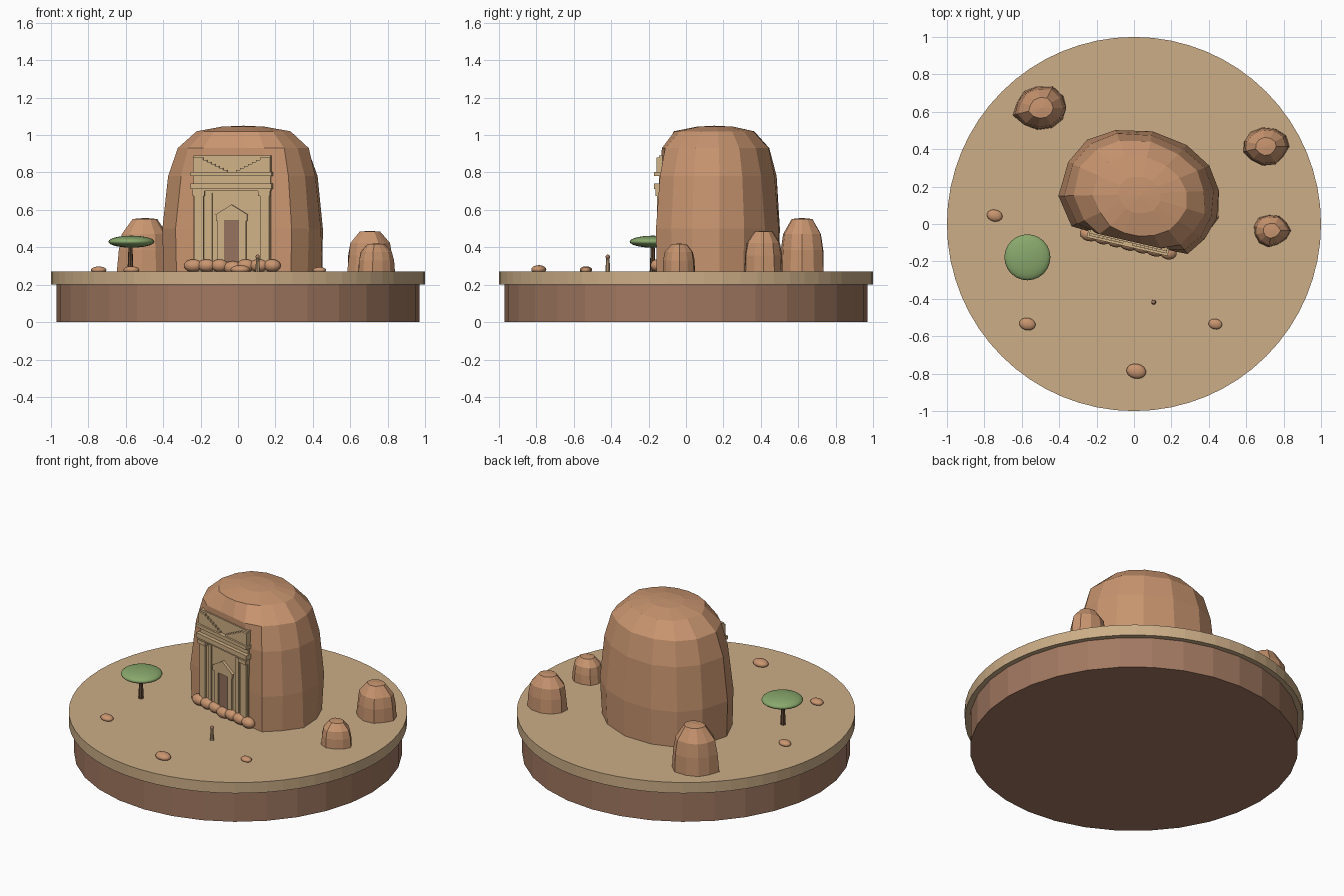
import bpy, bmesh, math, random
from mathutils import Vector, Matrix

random.seed(4)
if "Cube" in bpy.data.objects:
    bpy.data.objects.remove(bpy.data.objects["Cube"])

GROUND = 0.27


def material(name, rgb):
    m = bpy.data.materials.new(name)
    m.use_nodes = True
    m.diffuse_color = (*rgb, 1)
    m.node_tree.nodes["Principled BSDF"].inputs["Base Color"].default_value = (*rgb, 1)
    return m


SAND = material("sand", (0.60, 0.42, 0.24))
ROCK = material("red rock", (0.58, 0.30, 0.16))
EARTH = material("brown earth", (0.36, 0.19, 0.12))
CARVED = material("carved stone", (0.63, 0.44, 0.24))
DOOR = material("door shadow", (0.30, 0.17, 0.11))
LEAF = material("leaf green", (0.25, 0.39, 0.15))
BARK = material("bark", (0.13, 0.07, 0.04))


def finish(name, bm, mat, smooth=False, matrix=Matrix()):
    bmesh.ops.recalc_face_normals(bm, faces=bm.faces)
    mesh = bpy.data.meshes.new(name)
    for f in bm.faces:
        f.smooth = smooth
    bm.to_mesh(mesh)
    bm.free()
    mesh.materials.append(mat)
    ob = bpy.data.objects.new(name, mesh)
    ob.matrix_world = matrix
    bpy.context.collection.objects.link(ob)
    return ob


def cone(name, x, y, z0, z1, r0, r1, sides, mat):
    bm = bmesh.new()
    bmesh.ops.create_cone(bm, cap_ends=True, segments=sides, radius1=r0, radius2=r1,
                          depth=z1 - z0)
    return finish(name, bm, mat, matrix=Matrix.Translation((x, y, (z0 + z1) / 2)))


def blob(name, pos, size, mat, turn=0.0, parent=Matrix(), seg=16):
    bm = bmesh.new()
    bmesh.ops.create_uvsphere(bm, u_segments=seg, v_segments=seg // 2 + 2, radius=1)
    bmesh.ops.scale(bm, vec=size, verts=bm.verts)
    place = parent @ Matrix.Translation(pos) @ Matrix.Rotation(turn, 4, 'Z')
    return finish(name, bm, mat, True, place)


def loft(name, rings, top, mat):
    """Skin stacked rings of points and close them with a fan on top."""
    bm = bmesh.new()
    loops = [[bm.verts.new(p) for p in ring] for ring in rings]
    n = len(loops[0])
    tip = bm.verts.new(top)
    bm.faces.new(loops[0])
    for i in range(n):
        j = (i + 1) % n
        for a, b in zip(loops, loops[1:]):
            bm.faces.new((a[i], a[j], b[j], b[i]))
        bm.faces.new((loops[-1][i], loops[-1][j], tip))
    return finish(name, bm, mat)


# Round base
cone("earth_base", 0, 0, 0, 0.2, 0.97, 0.97, 32, EARTH)
cone("sand_disc", 0, 0, 0.2, GROUND, 1, 1, 64, SAND)

# Main rock: scaled outlines, flattened against the carved front plane
TURN = math.radians(-13)
FRONT = Matrix.Translation((-0.03, -0.09, 0)) @ Matrix.Rotation(TURN, 4, 'Z')
TO_FRONT = FRONT.inverted()
CENTRE = Vector((0.03, 0.16, 0))
outline = [(0.42, 0.02), (0.37, 0.15), (0.25, 0.26), (0.07, 0.34), (-0.13, 0.345),
           (-0.28, 0.29), (-0.38, 0.17), (-0.43, -0.01), (-0.36, -0.17), (-0.27, -0.29),
           (-0.14, -0.36), (0.0, -0.38), (0.13, -0.37), (0.26, -0.325), (0.35, -0.24),
           (0.42, -0.13)]
rings = []
for z, s in ((GROUND - 0.01, 0.99), (0.5, 1.0), (0.78, 0.93), (0.93, 0.83),
             (1.02, 0.59), (1.045, 0.27)):
    ring = []
    for x, y in outline:
        k = s * random.uniform(0.98, 1.015)
        p = TO_FRONT @ (CENTRE + Vector((x * k, y * k, z)))
        p.y = max(p.y, 0)
        ring.append(FRONT @ p)
    rings.append(ring)
loft("main_rock", rings, (0.03, 0.15, 1.05), ROCK)


# Small outcrops
def outcrop(name, x, y, rx, ry, top):
    h = top - GROUND
    sides = 11
    spokes = [random.uniform(0.9, 1.05) for _ in range(sides)]
    rings = []
    for t, s in ((-0.03, 1), (0.4, 0.96), (0.7, 0.86), (0.98, 0.46)):
        rings.append([])
        for i, k in enumerate(spokes):
            a = math.tau * i / sides
            k *= s * random.uniform(0.97, 1.02)
            rings[-1].append((x + rx * k * math.cos(a), y + ry * k * math.sin(a),
                              GROUND + h * t))
    loft(name, rings, (x, y, top), ROCK)


outcrop("outcrop_back_right", -0.495, 0.62, 0.15, 0.127, 0.557)
outcrop("outcrop_back_left", 0.705, 0.415, 0.124, 0.103, 0.488)
outcrop("outcrop_left", 0.735, -0.035, 0.102, 0.088, 0.42)


# Carved front, built in the turned frame of the flat rock face
def slab(name, u0, u1, z0, z1, depth, mat=CARVED, back=-0.03):
    bm = bmesh.new()
    bmesh.ops.create_cube(bm, size=1)
    bmesh.ops.scale(bm, vec=(u1 - u0, depth - back, z1 - z0), verts=bm.verts)
    bmesh.ops.translate(bm, vec=((u0 + u1) / 2, -(depth + back) / 2, (z0 + z1) / 2),
                        verts=bm.verts)
    return finish(name, bm, mat, matrix=FRONT)


slab("facade_wall", -0.212, 0.212, GROUND, 0.892, 0.008)
slab("lower_cornice", -0.222, 0.222, 0.712, 0.742, 0.032)
slab("lower_cornice_trim", -0.215, 0.215, 0.70, 0.712, 0.024)
slab("upper_cornice", -0.222, 0.222, 0.78, 0.802, 0.032)
slab("door_panel", -0.042, 0.042, GROUND, 0.54, 0.012, DOOR)
slab("door_lintel", -0.085, 0.085, 0.54, 0.572, 0.022)

for side, s in (("left", 1), ("right", -1)):
    def mirrored(name, a, b, *rest):
        slab(side + name, min(s * a, s * b), max(s * a, s * b), *rest)
    mirrored("_pilaster", 0.155, 0.205, GROUND, 0.70, 0.02)
    mirrored("_capital", 0.148, 0.212, 0.675, 0.70, 0.027)
    mirrored("_inner_pilaster", 0.108, 0.135, GROUND, 0.69, 0.014)
    mirrored("_door_jamb", 0.042, 0.078, GROUND, 0.54, 0.019)
    # Staircase ornament dropping towards the middle
    for i in range(7):
        mirrored("_crow_step", 0.025 + i * 0.022, 0.212, 0.802 + i * 0.011,
                 0.813 + i * 0.011, 0.02)

# Triangular gable over the door
bm = bmesh.new()
tri = [(-0.092, 0.572), (0.092, 0.572), (0, 0.628)]
front = bm.faces.new([bm.verts.new((u, -0.024, z)) for u, z in tri])
new = bmesh.ops.extrude_face_region(bm, geom=[front])["geom"]
bmesh.ops.translate(bm, vec=(0, 0.04, 0),
                    verts=[v for v in new if isinstance(v, bmesh.types.BMVert)])
finish("door_gable", bm, CARVED, matrix=FRONT)

# Rubble along the foot of the carved front
for i in range(7):
    u = (i - 3) * 0.072
    drop = 0.01 if i == 3 else 0
    blob("rubble", (u + 0.005, -0.014, 0.302 - drop),
         (random.uniform(0.046, 0.056), 0.036, 0.034), ROCK, 0, FRONT)

# Loose pebbles
for x, y, r in ((-0.745, 0.045, 0.042), (-0.57, -0.535, 0.044),
                (0.435, -0.535, 0.037), (0.012, -0.787, 0.053)):
    blob("pebble", (x, y, GROUND + r * 0.2), (r, r * 0.75, r * 0.45), ROCK, -0.2)

# Flat-topped tree
cone("tree_trunk", -0.575, -0.178, GROUND, 0.42, 0.016, 0.01, 8, BARK)
blob("tree_canopy", (-0.57, -0.178, 0.43), (0.123, 0.123, 0.032), LEAF, seg=24)

# Visitor standing in front
cone("visitor_robe", 0.105, -0.418, GROUND, 0.34, 0.013, 0.009, 10, CARVED)
blob("visitor_head", (0.105, -0.418, 0.349), (0.012, 0.012, 0.012), EARTH, seg=10)
